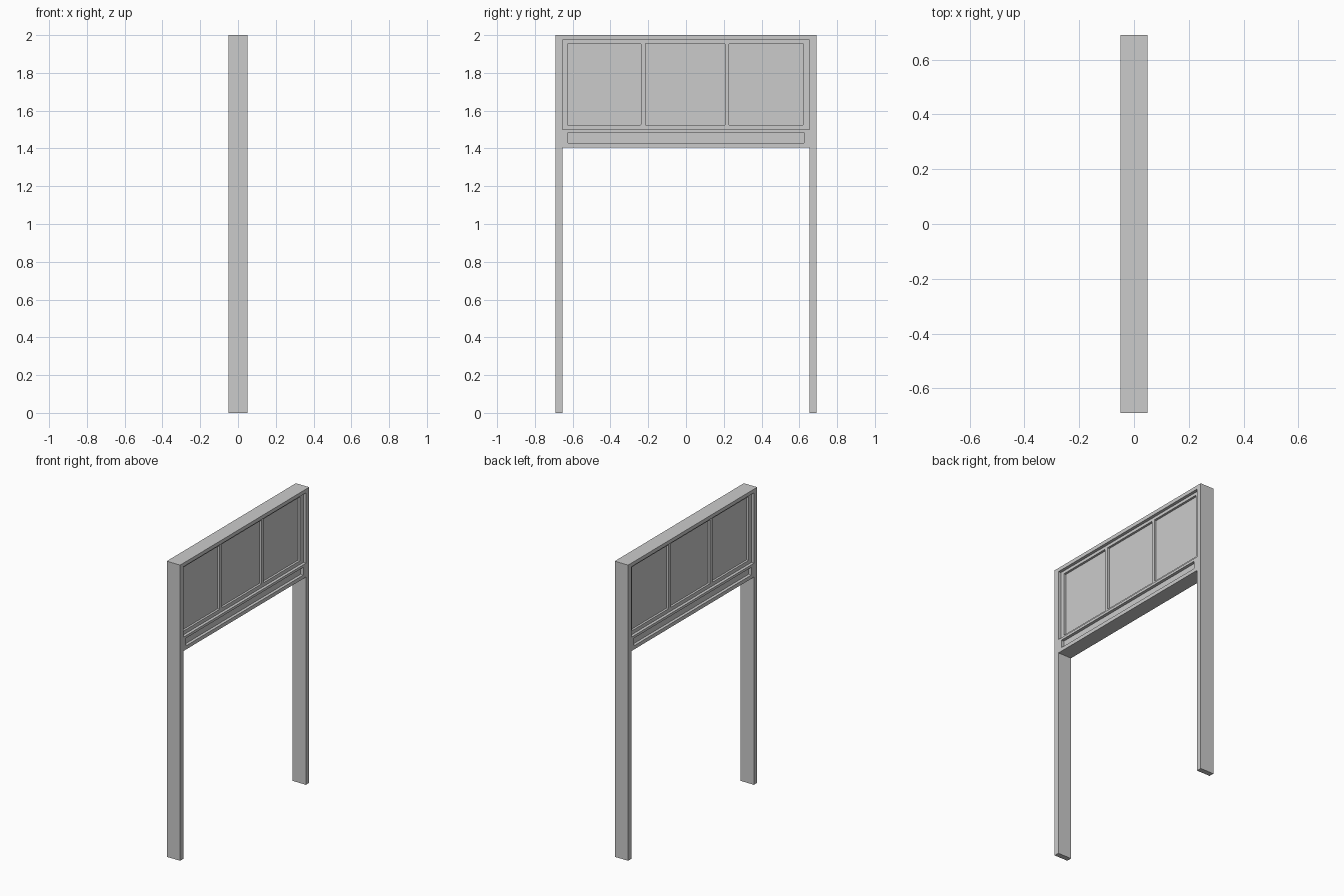
import bpy, bmesh

if "Cube" in bpy.data.objects:
    bpy.data.objects.remove(bpy.data.objects["Cube"])

HALF_DEPTH = 0.05


def prism(name, outline, x0, x1, bevel=0.0):
    """Extrude a (y, z) outline along x, optionally softening its corners."""
    bm = bmesh.new()
    face = bm.faces.new([bm.verts.new((x0, y, z)) for y, z in outline])
    ext = bmesh.ops.extrude_face_region(bm, geom=[face])
    moved = [v for v in ext["geom"] if isinstance(v, bmesh.types.BMVert)]
    bmesh.ops.translate(bm, verts=moved, vec=(x1 - x0, 0, 0))
    if bevel:
        corners = [e for e in bm.edges
                   if abs(e.verts[0].co.x - e.verts[1].co.x) > 1e-6]
        bmesh.ops.bevel(bm, geom=corners, offset=bevel, segments=2,
                        profile=0.5, affect='EDGES')
    bmesh.ops.recalc_face_normals(bm, faces=bm.faces)
    mesh = bpy.data.meshes.new(name)
    bm.to_mesh(mesh)
    bm.free()
    obj = bpy.data.objects.new(name, mesh)
    bpy.context.collection.objects.link(obj)
    return obj


def carve(target, y0, y1, z0, z1, depth, bevel=0.0):
    """Sink the same rectangular recess into both broad faces."""
    rect = [(y0, z0), (y1, z0), (y1, z1), (y0, z1)]
    for side in (1, -1):
        cutter = prism("recess_cutter", rect, side * (HALF_DEPTH - depth),
                       side * (HALF_DEPTH + 0.05), bevel)
        cutter.hide_render = True
        mod = target.modifiers.new("recess", 'BOOLEAN')
        mod.operation = 'DIFFERENCE'
        mod.solver = 'EXACT'
        mod.object = cutter
        bpy.context.view_layer.objects.active = target
        bpy.ops.object.modifier_apply(modifier=mod.name)
        bpy.data.objects.remove(cutter)


# Two posts joined by a deep header, cut as one arch-shaped slab
outline = [(-0.69, 0), (-0.655, 0), (-0.655, 1.405), (0.655, 1.405),
           (0.655, 0), (0.69, 0), (0.69, 2), (-0.69, 2)]
frame = prism("door_frame", outline, -HALF_DEPTH, HALF_DEPTH)

# Stepped recess around the glazing
carve(frame, -0.655, 0.655, 1.499, 1.975, 0.02)

# Three panes, leaving two slim mullions between them
for y0, y1 in ((-0.627, -0.239), (-0.215, 0.206), (0.228, 0.62)):
    carve(frame, y0, y1, 1.524, 1.955, 0.035, 0.003)

# Shallow slot in the rail under the panes
carve(frame, -0.627, 0.627, 1.43, 1.482, 0.02, 0.003)
